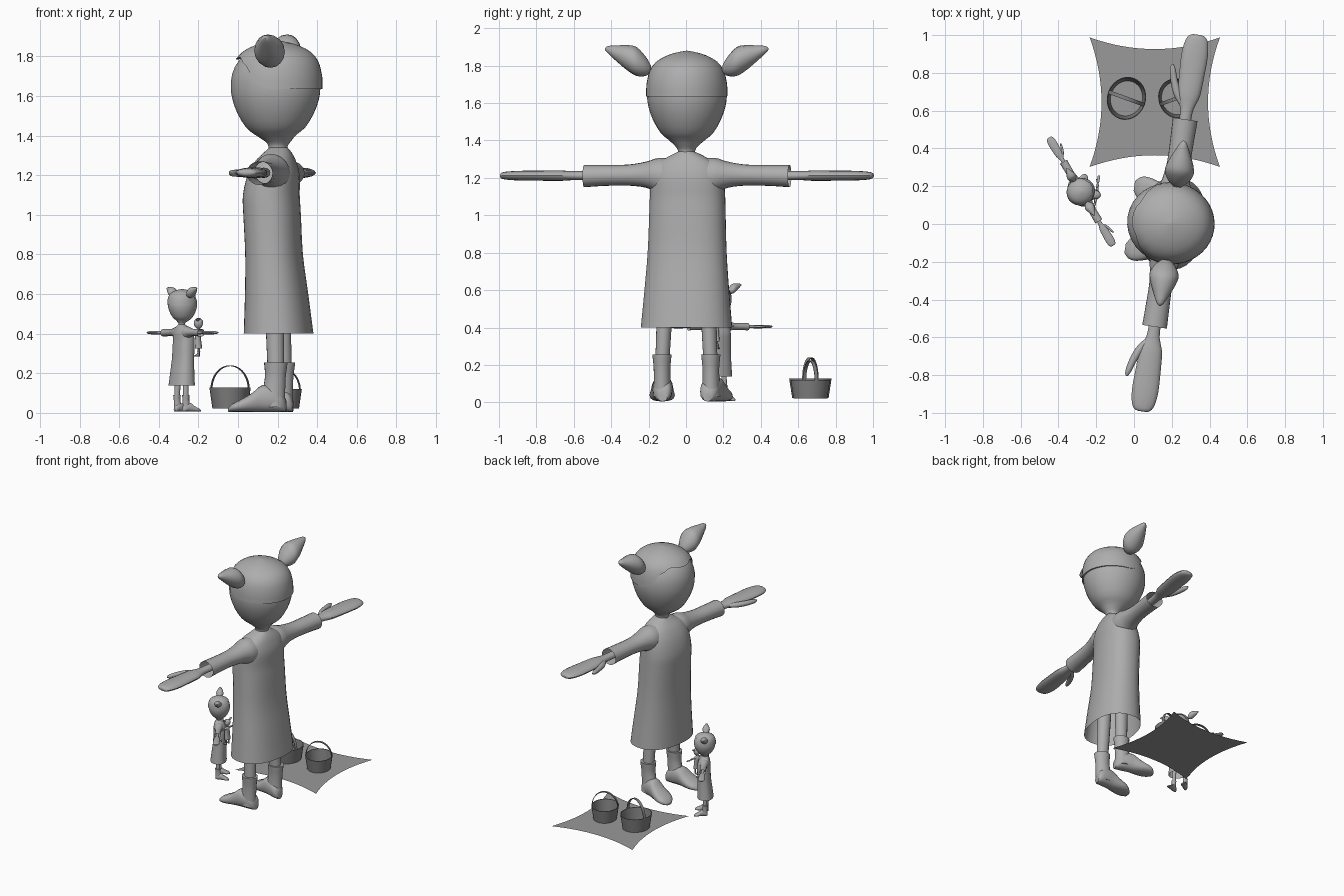
import bpy, bmesh, math
from mathutils import Matrix, Vector

if "Cube" in bpy.data.objects:
    bpy.data.objects.remove(bpy.data.objects["Cube"])


def material(name, v):
    m = bpy.data.materials.new(name)
    m.diffuse_color = (v, v, v, 1)
    m.use_nodes = True
    m.node_tree.nodes["Principled BSDF"].inputs["Base Color"].default_value = m.diffuse_color
    return m


GREY = material("clay grey", 0.42)
CLOTH = material("cloth grey", 0.32)
DARK = material("bucket grey", 0.22)


def finish(name, bm, mat, angle=None):
    bmesh.ops.recalc_face_normals(bm, faces=bm.faces)
    me = bpy.data.meshes.new(name)
    bm.to_mesh(me)
    bm.free()
    me.materials.append(mat)
    ob = bpy.data.objects.new(name, me)
    bpy.context.collection.objects.link(ob)
    if angle:
        bpy.context.view_layer.objects.active = ob
        ob.select_set(True)
        bpy.ops.object.shade_smooth_by_angle(angle=math.radians(angle))
        ob.select_set(False)
    return ob


def skin(bm, rows, caps=(False, False)):
    n = len(rows[0])
    for r0, r1 in zip(rows, rows[1:]):
        for i in range(n):
            j = (i + 1) % n
            bm.faces.new((r0[i], r0[j], r1[j], r1[i]))
    for use, row in zip(caps, (rows[0], rows[-1])):
        if use:
            bm.faces.new(row)


def refine(secs, k):
    """Smoothly interpolate the cross-sections."""
    out = []
    for i in range(len(secs) - 1):
        p = [Vector(secs[min(max(i + d, 0), len(secs) - 1)]) for d in (-1, 0, 1, 2)]
        for s in range(k):
            t = s / k
            v = (p[1] * 2 + (p[2] - p[0]) * t + (p[0] * 2 - p[1] * 5 + p[2] * 4 - p[3]) * t * t
                 + (p[1] * 3 - p[0] - p[2] * 3 + p[3]) * t ** 3) * 0.5
            out.append(v)
    return out + [Vector(secs[-1])]


def tube(name, M, secs, axis, n=20, caps=(True, True), k=3, mat=GREY, power=2.0, angle=40):
    """Loft sections (cx, cy, cz, a, b) lying across the given axis."""
    bm = bmesh.new()
    rows = []
    for x, y, z, a, b in refine(secs, k):
        row = []
        for i in range(n):
            t = 2 * math.pi * i / n
            c, s = math.cos(t), math.sin(t)
            u = max(a, .001) * math.copysign(abs(c) ** (2 / power), c)
            v = max(b, .001) * math.copysign(abs(s) ** (2 / power), s)
            d = {"Z": (u, v, 0), "X": (0, u, v), "Y": (u, 0, v)}[axis]
            row.append(bm.verts.new(M @ (Vector((x, y, z)) + Vector(d))))
        rows.append(row)
    skin(bm, rows, caps)
    return finish(name, bm, mat, angle)


def lerp(table, q):
    for (a, va), (b, vb) in zip(table, table[1:]):
        if q <= b:
            return va + (vb - va) * max(0, (q - a)) / (b - a)
    return table[-1][1]


CAP = [(1.6, .225), (1.64, .228), (1.70, .226), (1.75, .216), (1.79, .200), (1.82, .172),
       (1.84, .142), (1.86, .098), (1.872, .055), (1.88, .002)]
EDGE = [(0, 1.635), (.2, 1.645), (.38, 1.68), (.55, 1.745), (.7, 1.765), (.85, 1.80), (1, 1.785)]


def hair_cap(name, M, n=40, m=12):
    bm = bmesh.new()
    rows = [[] for _ in range(m + 2)]
    for i in range(n):
        t = 2 * math.pi * i / n
        c, s = math.cos(t), math.sin(t)
        low = lerp(EDGE, max(0, -s))           # fringe rises over the face
        for j in range(m + 2):
            f = max(0, j - 1) / m
            z = low + (1.88 - low) * (1 - (1 - f) ** 1.6)
            r = lerp(CAP, z) - (.014 if j == 0 else 0)
            rows[j].append(bm.verts.new(M @ Vector((c * r * .955, s * r * 1.02 + .005, z))))
    skin(bm, rows, (False, True))
    finish(name, bm, GREY, 40)


def figure(tag, loc, rot, scale):
    M = Matrix.Translation(loc) @ Matrix.Rotation(math.radians(rot), 4, "Z") @ Matrix.Scale(scale, 4)
    # head with neck
    prof = [(1.31, .05), (1.345, .047), (1.37, .063), (1.405, .103), (1.44, .145), (1.51, .187),
            (1.58, .212), (1.64, .220), (1.71, .214), (1.78, .180), (1.83, .115), (1.86, .01)]
    tube(tag + "head", M, [(0, .012 * (z < 1.4), z, r * .97, r * 1.03) for z, r in prof], "Z", n=32, k=2)
    hair_cap(tag + "hair_cap", M)
    # dress
    tube(tag + "dress", M, [
        (0, .015, .40, .245, .172), (0, .005, .6, .227, .156), (0, -.008, .8, .212, .142),
        (0, -.018, 1.0, .205, .142), (0, -.022, 1.1, .202, .140), (0, -.010, 1.2, .195, .128),
        (0, 0, 1.27, .165, .100), (0, .01, 1.31, .105, .072), (0, .015, 1.34, .045, .045)],
        "Z", n=32, caps=(False, True), power=2.3)
    for s, side in ((1, "left_"), (-1, "right_")):
        p = tag + side
        # sleeve, open at the cuff
        tube(p + "sleeve", M, [(s * x, 0, z, a, b) for x, z, a, b in (
            (.06, 1.20, .09, .10), (.15, 1.212, .092, .095), (.22, 1.217, .076, .070),
            (.32, 1.215, .062, .056), (.45, 1.213, .063, .056), (.555, 1.21, .066, .060))],
            "X", caps=(True, False))
        # forearm widening into a mitten hand
        tube(p + "hand", M, [(s * x, 0, 1.212, a, b) for x, a, b in (
            (.40, .032, .026), (.58, .032, .024), (.64, .045, .025), (.69, .060, .028),
            (.80, .067, .027), (.90, .070, .026), (.97, .060, .022), (1.0, .042, .016),
            (1.008, .02, .006))], "X", n=16)
        tube(p + "thumb", M, [(s * x, y, 1.21, a, b) for x, y, a, b in (
            (.63, -.025, .02, .014), (.68, -.058, .024, .018), (.75, -.088, .02, .018),
            (.81, -.104, .015, .015), (.835, -.108, .004, .005))], "X", n=12)
        # pigtail
        tube(p + "pigtail", M, [(s * x, .01, z, r, r) for x, z, r in (
            (.195, 1.783, .02), (.222, 1.797, .052), (.27, 1.822, .077), (.32, 1.842, .068),
            (.38, 1.866, .042), (.425, 1.885, .02), (.442, 1.888, .004))], "X", n=16)
        # leg and boot
        tube(p + "leg", M, [(s * .115, .01, .60, .045, .05), (s * .122, .015, .40, .041, .046),
                            (s * .13, .02, .22, .038, .042)], "Z", n=16)
        tube(p + "boot_shaft", M, [(s * .132, .01, .03, .05, .058), (s * .132, .01, .10, .046, .058),
                                   (s * .132, .018, .18, .045, .053), (s * .132, .02, .235, .050, .058),
                                   (s * .132, .02, .255, .052, .060)], "Z", n=16)
        tube(p + "boot_foot", M, [(s * (.132 - y * .16), y, h + .005, w, h) for y, w, h in (
            (.07, .025, .03), (.05, .045, .05), (0, .054, .065), (-.05, .057, .067),
            (-.10, .064, .047), (-.15, .068, .032), (-.19, .055, .022), (-.215, .025, .010))],
            "Y", n=16, power=2.4)


def bucket(tag, x, y, rot, s):
    M = (Matrix.Translation((x, y, .02)) @ Matrix.Rotation(math.radians(rot), 4, "Z")
         @ Matrix.Scale(s, 4))
    # tapered wall with an inner face
    tube(tag + "bucket", M, [(0, 0, z, r, r * 1.12) for z, r in (
        (.002, .088), (.108, .103), (.108, .099), (.002, .084))], "Z", n=28, k=1,
        caps=(False, False), mat=DARK)
    # strap handle
    bm = bmesh.new()
    rows = []
    for i in range(25):
        t = math.pi * i / 24
        rows.append([bm.verts.new(M @ Vector((r * math.cos(t), w, .10 + (r + .018) * math.sin(t))))
                     for r, w in ((.098, -.01), (.102, -.01), (.102, .01), (.098, .01))])
    skin(bm, rows, (True, True))
    finish(tag + "bucket_handle", bm, DARK, 40)


# three figures of falling size
figure("large_", (.19, .005, 0), -98.4, 1.0)
figure("small_", (-.28, .172, .005), 120.7, .33)
figure("doll_", (-.20, .155, .285), -98.4, .102)

# picnic cloth with inward-bowed edges
bm = bmesh.new()
N = 16
grid = []
for j in range(N + 1):
    row = []
    for i in range(N + 1):
        u, v = 2 * i / N - 1, 2 * j / N - 1
        row.append(bm.verts.new((.11 + u * (.345 - .063 * (1 - v * v)),
                                 .645 + v * (.343 - .062 * (1 - u * u)), .02)))
    grid.append(row)
for j in range(N):
    for i in range(N):
        bm.faces.new((grid[j][i], grid[j][i + 1], grid[j + 1][i + 1], grid[j + 1][i]))
finish("cloth", bm, CLOTH)

bucket("first_", -.04, .665, -20, 1.0)
bucket("second_", .225, .665, 20, .93)
